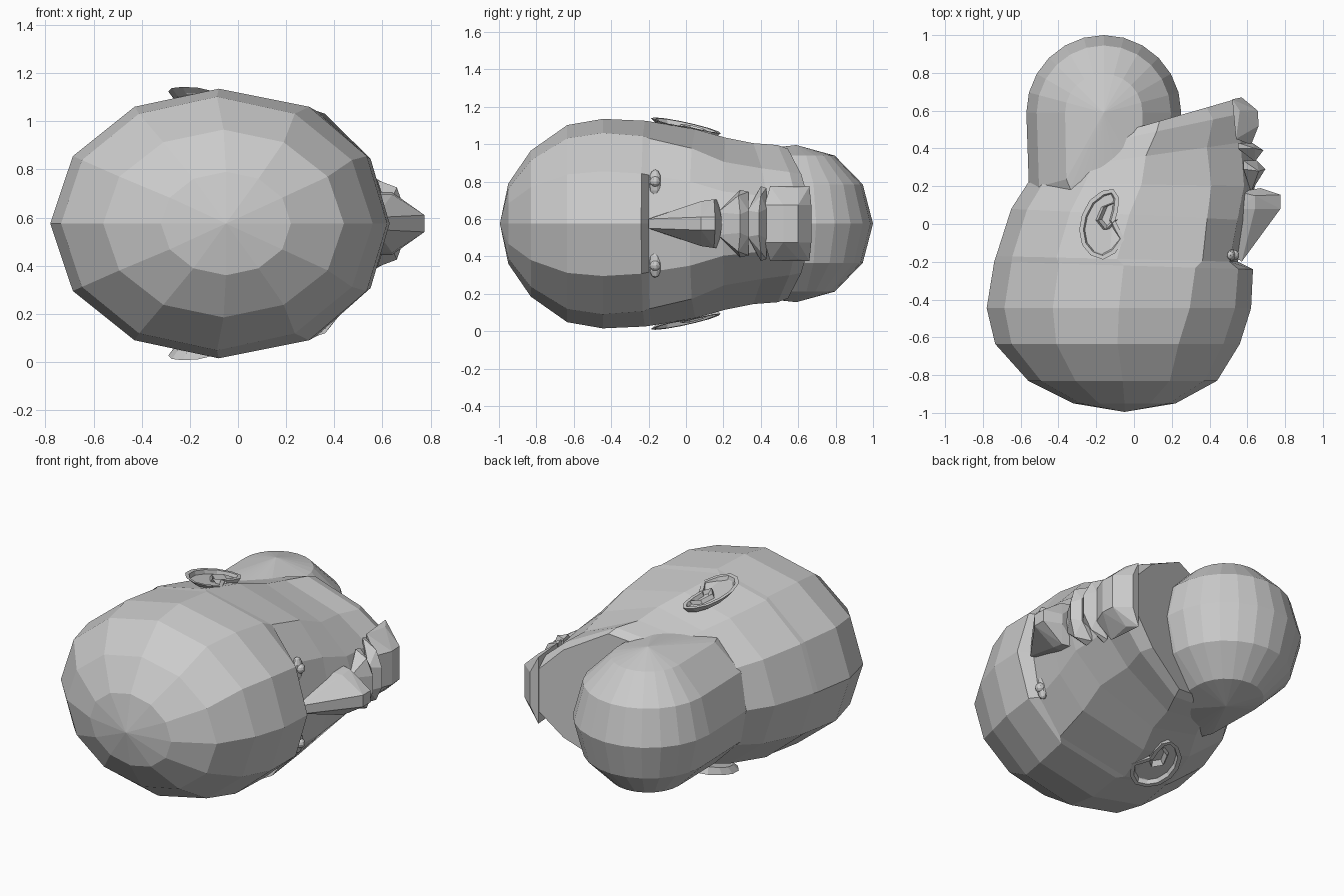
import bpy, bmesh
from math import sin, cos, pi

if "Cube" in bpy.data.objects:
    bpy.data.objects.remove(bpy.data.objects["Cube"])

MID = 0.575  # height of the symmetry plane (head lies on its side)


def finish(name, bm, mirror=False):
    bmesh.ops.recalc_face_normals(bm, faces=bm.faces[:])
    me = bpy.data.meshes.new(name)
    bm.to_mesh(me)
    bm.free()
    ob = bpy.data.objects.new(name, me)
    bpy.context.collection.objects.link(ob)
    ob.location.z = MID
    if mirror:
        m = ob.modifiers.new("Mirror", 'MIRROR')
        m.use_axis = (False, False, True)
    return ob


def hull(name, half):
    """Convex faceted lump from points mirrored about the symmetry plane."""
    bm = bmesh.new()
    for x, y, z in half:
        for s in ((1, -1) if z else (1,)):
            bm.verts.new((x, y, s * z))
    res = bmesh.ops.convex_hull(bm, input=bm.verts[:])
    bmesh.ops.delete(bm, geom=[v for v in res["geom_interior"] if isinstance(v, bmesh.types.BMVert)],
                     context='VERTS')
    return finish(name, bm)


# Skull and face: 12-sided rings (y back, y front, x back, x front, half width, taper, flatness)
RINGS = [
    (-.95, -.95, -.32, .22, .215, 0, 0),
    (-.83, -.83, -.56, .44, .39, 0, 0),
    (-.635, -.635, -.735, .56, .527, 0, 0),
    (-.445, -.445, -.78, .62, .56, 0, .1),
    (-.20, -.24, -.74, .63, .55, .03, .15),
    (-.17, -.20, -.73, .55, .545, .05, .5),
    (.08, .02, -.65, .60, .505, .12, .4),
    (.22, .20, -.56, .64, .46, .28, .3),
    (.28, .44, -.50, .625, .43, .36, .2),
    (.38, .60, -.40, .64, .42, .42, .2),
    (.42, .67, -.30, .57, .40, .42, .2),
]
bm = bmesh.new()
loops = []
for yb, yf, xb, xf, hw, taper, flat in RINGS:
    loop = []
    for k in range(12):
        a = 2 * pi * k / 12
        c = cos(a)
        if c > 1e-4:
            c = c ** (1 - flat)
        w = hw * sin(a) * (1 - taper * max(0, c))
        t = (c + 1) / 2
        loop.append(bm.verts.new((xb + (xf - xb) * t, yb + (yf - yb) * t, w)))
    loops.append(loop)
for p, q in zip(loops, loops[1:]):
    for k in range(12):
        j = (k + 1) % 12
        bm.faces.new((p[k], p[j], q[j], q[k]))
apex = bm.verts.new((-.05, -.995, 0))
for k in range(12):
    bm.faces.new((apex, loops[0][k], loops[0][(k + 1) % 12]))
bm.faces.new(loops[-1])
finish("head", bm)

# Neck: sphere with its head-side half stretched into the skull
bm = bmesh.new()
bmesh.ops.create_uvsphere(bm, u_segments=24, v_segments=6, radius=.41)
for v in bm.verts:
    v.co.z *= .42 / .41
    v.co.x -= .16
    v.co.y += .59 if v.co.y > -.02 else .29
finish("neck", bm)

# Nose, lips and chin
hull("nose", [(.57, -.20, .025), (.52, -.16, .04), (.775, .08, .035), (.775, .155, .035),
              (.64, .08, .12), (.64, .15, .13), (.56, .08, .12), (.56, .17, .13), (.67, .19, .03)])
hull("upper_lip", [(.62, .17, .06), (.695, .29, .05), (.66, .28, .15), (.58, .29, .18),
                   (.65, .335, .07), (.58, .335, .17)])
hull("lower_lip", [(.64, .33, .07), (.685, .39, .06), (.64, .40, .15), (.55, .40, .20),
                   (.625, .43, .08), (.55, .43, .19)])
hull("chin", [(.62, .42, .10), (.66, .52, .10), (.655, .60, .10), (.57, .67, .10),
              (.54, .45, .20), (.56, .60, .19), (.52, .66, .20)])

# Eyes: lids with a small ball
for part, size, pos in (("eyelid", (.03, .035, .075), (.51, -.165, .215)),
                        ("eyeball", (.028, .028, .028), (.53, -.165, .225))):
    bm = bmesh.new()
    bmesh.ops.create_uvsphere(bm, u_segments=10, v_segments=6, radius=1)
    for v in bm.verts:
        v.co = [v.co[i] * size[i] + pos[i] for i in range(3)]
    finish(part, bm, True)

# Ears: tilted plate with raised rim and sunken bowl
EAR = [(-.05, -.08), (-.10, -.155), (-.165, -.188), (-.23, -.165), (-.275, -.11), (-.29, -.03),
       (-.275, .05), (-.235, .125), (-.17, .175), (-.11, .185), (-.08, .14), (-.085, .07),
       (-.10, .02), (-.08, -.02)]
bm = bmesh.new()
tilt = lambda x, y: .527 - .2 * y - .13 * (x + .17)
top = [bm.verts.new((x, y, tilt(x, y))) for x, y in EAR]
low = [bm.verts.new((x * .8 - .03, y * .8, tilt(x, y) - .035)) for x, y in EAR]
n = len(EAR)
for k in range(n):
    j = (k + 1) % n
    bm.faces.new((top[k], top[j], low[j], low[k]))
bm.faces.new(low[::-1])
cap = bm.faces.new(top)
bm.normal_update()
bmesh.ops.inset_region(bm, faces=[cap], thickness=.022, depth=0)
bmesh.ops.inset_region(bm, faces=[cap], thickness=.008, depth=0)
for v in cap.verts:
    v.co.z -= .022
bmesh.ops.triangulate(bm, faces=[f for f in bm.faces if len(f.verts) > 4])
finish("ear", bm, True)

# Inner ear ridge
bm = bmesh.new()
ridge = [(-.10, .02), (-.15, -.03), (-.19, .02), (-.16, .09), (-.11, .11)]
rows = []
for x, y in ridge:
    z = tilt(x, y)
    rows.append([bm.verts.new((x - .015, y, z - .025)), bm.verts.new((x, y, z + .002)),
                 bm.verts.new((x + .02, y + .005, z - .025))])
for p, q in zip(rows, rows[1:]):
    for i in range(2):
        bm.faces.new((p[i], p[i + 1], q[i + 1], q[i]))
finish("ear_ridge", bm, True)
